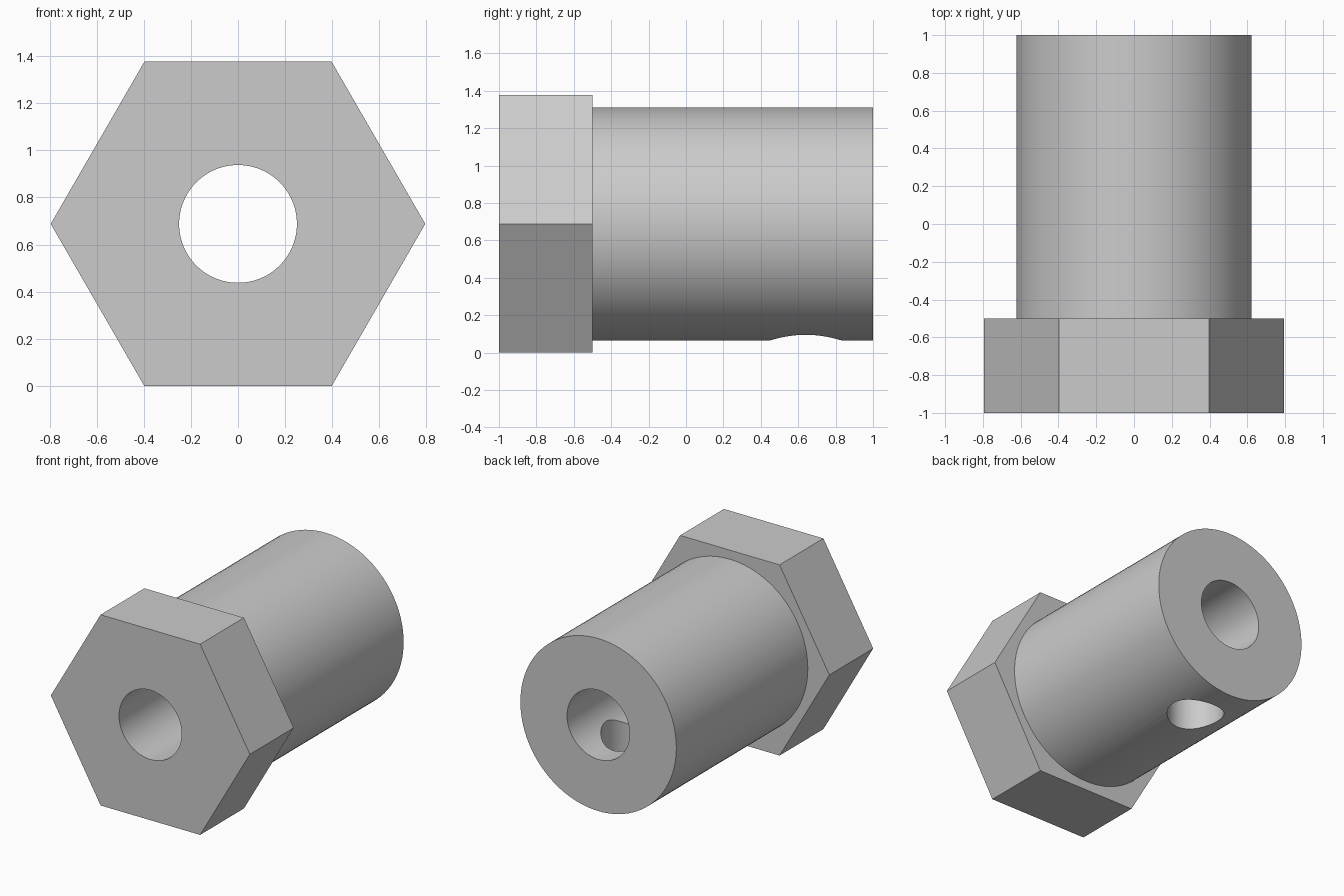
import bpy
import bmesh
from math import cos, sin, tau
from mathutils import Matrix, Vector

if "Cube" in bpy.data.objects:
    bpy.data.objects.remove(bpy.data.objects["Cube"], do_unlink=True)

AXIS_Z = 0.688          # height of the bolt's centre line
SIDES = 96

steel = bpy.data.materials.new("grey_steel")
steel.use_nodes = True
grey = (0.6, 0.6, 0.6, 1.0)
steel.diffuse_color = grey
steel.node_tree.nodes["Principled BSDF"].inputs["Base Color"].default_value = grey


def prism(name, sides, radius, start, direction, length):
    """Regular prism extruded from start along direction, first corner on +x."""
    side = Vector((1, 0, 0))
    up = direction.cross(side)
    bm = bmesh.new()
    ring = [bm.verts.new(start + radius * (side * cos(tau * i / sides) + up * sin(tau * i / sides)))
            for i in range(sides)]
    base = bm.faces.new(ring)
    extruded = bmesh.ops.extrude_face_region(bm, geom=[base], use_keep_orig=True)["geom"]
    bmesh.ops.translate(bm, vec=direction * length,
                        verts=[v for v in extruded if isinstance(v, bmesh.types.BMVert)])
    bmesh.ops.recalc_face_normals(bm, faces=bm.faces)
    mesh = bpy.data.meshes.new(name)
    bm.to_mesh(mesh)
    bm.free()
    mesh.materials.append(steel)
    obj = bpy.data.objects.new(name, mesh)
    bpy.context.collection.objects.link(obj)
    return obj


def combine(target, tool, operation):
    """Apply a boolean and discard the tool."""
    mod = target.modifiers.new(operation.title(), "BOOLEAN")
    mod.operation = operation
    mod.solver = "EXACT"
    mod.object = tool
    tool.hide_render = True
    bpy.context.view_layer.objects.active = target
    bpy.ops.object.modifier_apply(modifier=mod.name)
    bpy.data.objects.remove(tool, do_unlink=True)


along = Vector((0, 1, 0))
upward = Vector((0, 0, 1))

# Hexagonal head joined to the round shank
bolt = prism("hollow_bolt", 6, 0.795, Vector((0, -1, AXIS_Z)), along, 0.5)
shank = prism("shank", SIDES, 0.623, Vector((0, -0.75, AXIS_Z)), along, 1.75)
combine(bolt, shank, "UNION")

# Bore through the full length
bore = prism("bore_cutter", SIDES, 0.25, Vector((0, -1.2, AXIS_Z)), along, 2.4)
combine(bolt, bore, "DIFFERENCE")

# Cross hole from the underside into the bore
cross_hole = prism("cross_hole_cutter", SIDES, 0.19, Vector((0, 0.64, -0.2)), upward, AXIS_Z + 0.2)
combine(bolt, cross_hole, "DIFFERENCE")

# Smooth round walls, crisp edges
bpy.ops.object.select_all(action="DESELECT")
bolt.select_set(True)
bpy.context.view_layer.objects.active = bolt
bpy.ops.object.shade_smooth_by_angle(angle=0.52)
